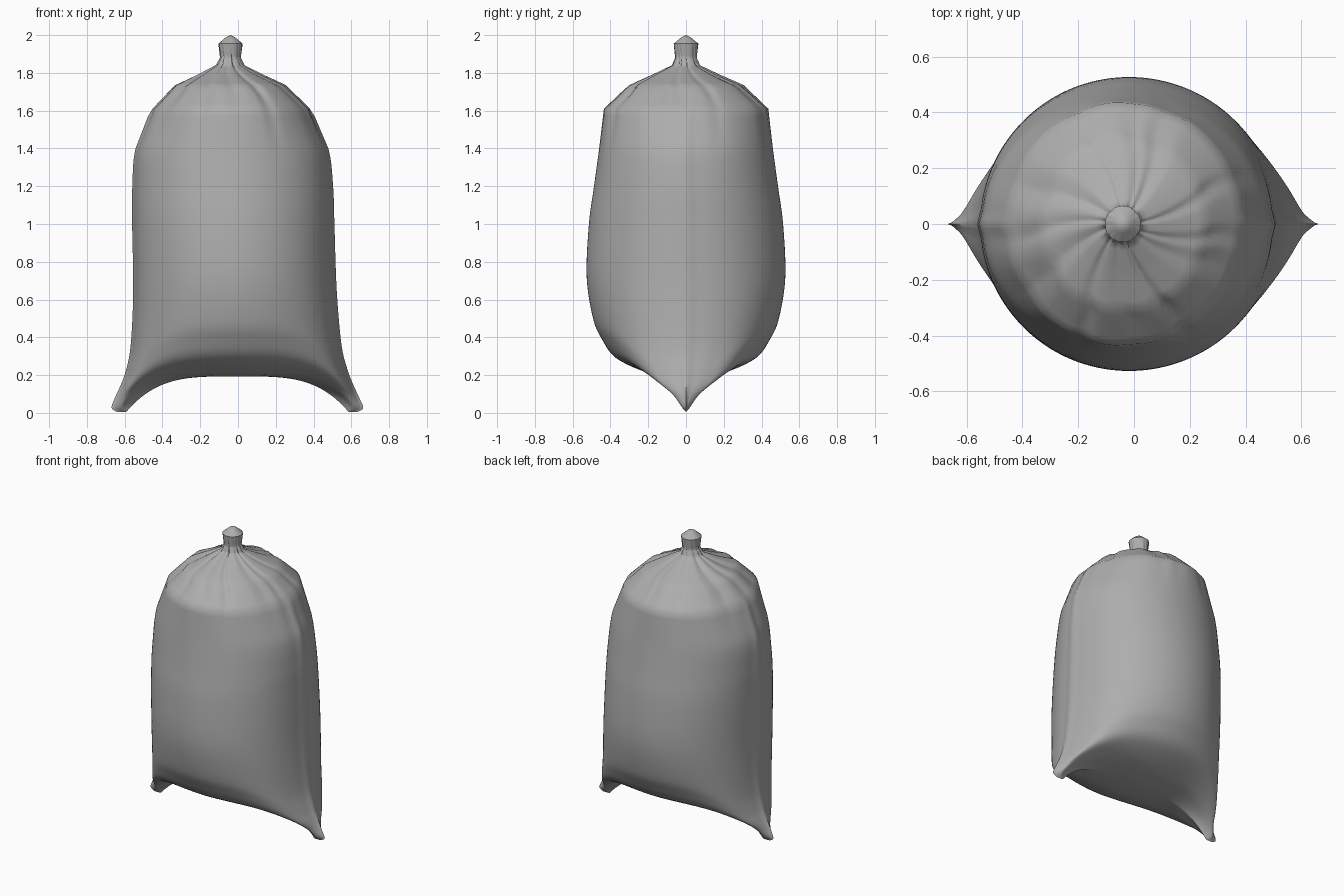
import bpy, bmesh, math, random

if "Cube" in bpy.data.objects:
    bpy.data.objects.remove(bpy.data.objects["Cube"])

random.seed(4)
SEG, STEPS, SOFT_RINGS = 144, 5, 9

# Ring profile: centre x, half width, half depth, z at middle, z at side ends, end pinch, fold depth
RINGS = [
    (-0.003, 0.625, 0.000, 0.193, 0.005, 1.3, 0),
    (-0.003, 0.653, 0.080, 0.196, 0.028, 1.25, 0),
    (-0.005, 0.632, 0.210, 0.215, 0.085, 1.2, 0),
    (-0.005, 0.605, 0.370, 0.290, 0.145, 1.12, 0),
    (-0.006, 0.577, 0.445, 0.390, 0.220, 1.06, 0),
    (-0.010, 0.547, 0.492, 0.500, 0.360, 1.0, 0),
    (-0.016, 0.528, 0.526, 0.720, 0.650, 0.97, 0),
    (-0.025, 0.525, 0.514, 1.000, 1.000, 0.97, 0),
    (-0.028, 0.521, 0.487, 1.200, 1.200, 0.98, 0),
    (-0.032, 0.500, 0.460, 1.400, 1.400, 1.0, 0.004),
    (-0.036, 0.415, 0.435, 1.610, 1.610, 1.0, 0.025),
    (-0.040, 0.288, 0.300, 1.735, 1.735, 1.0, 0.10),
    (-0.040, 0.170, 0.175, 1.790, 1.790, 1.0, 0.16),
    (-0.042, 0.074, 0.072, 1.840, 1.840, 1.0, 0.20),
    (-0.040, 0.054, 0.056, 1.880, 1.880, 1.0, 0.12),
    (-0.040, 0.064, 0.065, 1.955, 1.955, 1.0, 0.05),
    (-0.040, 0.025, 0.025, 1.988, 1.988, 1.0, 0.0),
]

# Gathering creases: angle, angular half width, strength
FOLDS = [(k * math.tau / 12 + random.uniform(-.2, .2),
          random.uniform(.10, .26), random.uniform(.4, 1)) for k in range(12)]


def fold(t):
    total = 0
    for a, w, s in FOLDS:
        d = abs((t - a + math.pi) % math.tau - math.pi)
        total = max(total, s * (1 - d / w))
    return total - 0.2


def spline(p0, p1, p2, p3, t):
    return [0.5 * (2 * b + (c - a) * t + (2 * a - 5 * b + 4 * c - d) * t * t
            + (3 * b - a - 3 * c + d) * t ** 3) for a, b, c, d in zip(p0, p1, p2, p3)]


def rings():
    """Smooth body below, straight facets around the shoulders and knot."""
    n = len(RINGS)
    for i in range(n - 1):
        pts = [RINGS[min(max(i + k, 0), n - 1)] for k in (-1, 0, 1, 2)]
        for s in range(STEPS):
            t = s / STEPS
            if i < SOFT_RINGS:
                yield spline(*pts, t)
            else:
                yield [p + (q - p) * t for p, q in zip(pts[1], pts[2])]
    yield RINGS[-1]


bm = bmesh.new()
loops = []
for cx, a, b, zc, ze, pinch, amp in rings():
    loop = []
    twist = max(0, zc - 1.7) * 2
    for j in range(SEG):
        t = math.tau * j / SEG
        c, s = math.cos(t), math.sin(t)
        shrink = 1 - amp * fold(t + twist)
        seam = 0.02 * math.exp(-(s / 0.06) ** 2) if zc < 1.6 else 0
        drop = min(1, 1.25 * abs(c) ** 3.7)
        x = cx + a * c * shrink * (1 + seam)
        y = max(b, 0) * math.copysign(abs(s) ** pinch, s) * shrink
        loop.append(bm.verts.new((x, y, zc + (ze - zc) * drop)))
    loops.append(loop)

# Skin between rings, then close the knot
for lo, hi in zip(loops, loops[1:]):
    for j in range(SEG):
        k = (j + 1) % SEG
        bm.faces.new((lo[j], lo[k], hi[k], hi[j]))
tip = bm.verts.new((-0.04, 0, 2.0))
for j in range(SEG):
    bm.faces.new((loops[-1][j], loops[-1][(j + 1) % SEG], tip))

# Weld the flat bottom seam
bmesh.ops.remove_doubles(bm, verts=loops[0], dist=0.0001)
bmesh.ops.recalc_face_normals(bm, faces=bm.faces)

mesh = bpy.data.meshes.new("tied_sack")
bm.to_mesh(mesh)
bm.free()
sack = bpy.data.objects.new("tied_sack", mesh)
bpy.context.collection.objects.link(sack)

# Dark grey plastic
grey = bpy.data.materials.new("dark_grey")
grey.diffuse_color = (0.42, 0.42, 0.42, 1)
grey.use_nodes = True
grey.node_tree.nodes["Principled BSDF"].inputs["Base Color"].default_value = grey.diffuse_color
mesh.materials.append(grey)

bpy.context.view_layer.objects.active = sack
sack.select_set(True)
bpy.ops.object.shade_smooth_by_angle(angle=math.radians(50))
